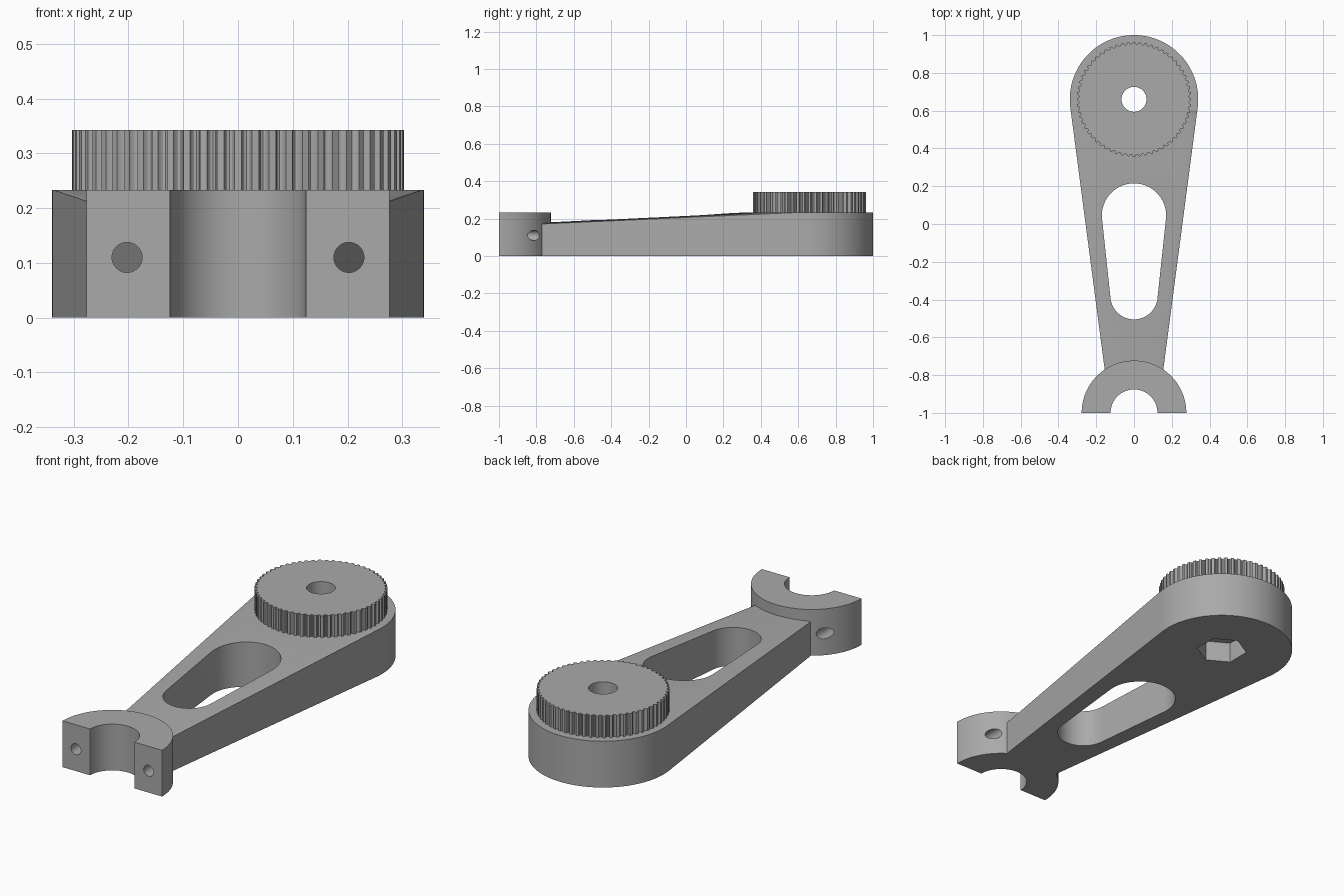
import bpy, bmesh, math

if "Cube" in bpy.data.objects:
    bpy.data.objects.remove(bpy.data.objects["Cube"])

HEAD_Y, CLAMP_Y = 0.66, -1.0
TOP = 0.233
R_HEAD, R_CLAMP, R_BORE = 0.34, 0.277, 0.124

grey = bpy.data.materials.new("plain grey")
grey.diffuse_color = (0.40, 0.40, 0.40, 1)
grey.use_nodes = True
grey.node_tree.nodes["Principled BSDF"].inputs["Base Color"].default_value = grey.diffuse_color


def ring(r, y, n=128, start=0.0):
    return [(r * math.cos(start + math.tau * i / n), y + r * math.sin(start + math.tau * i / n))
            for i in range(n)]


def finish(name, bm):
    bmesh.ops.recalc_face_normals(bm, faces=bm.faces)
    mesh = bpy.data.meshes.new(name)
    bm.to_mesh(mesh)
    bm.free()
    mesh.materials.append(grey)
    obj = bpy.data.objects.new(name, mesh)
    bpy.context.collection.objects.link(obj)
    return obj


def prism(name, outline, z0, z1):
    bm = bmesh.new()
    low = [bm.verts.new((x, y, z0)) for x, y in outline]
    high = [bm.verts.new((x, y, z1)) for x, y in outline]
    bm.faces.new(low[::-1])
    bm.faces.new(high)
    n = len(outline)
    for i in range(n):
        j = (i + 1) % n
        bm.faces.new((low[i], low[j], high[j], high[i]))
    return finish(name, bm)


def hull(name, layers):
    """Convex hull around a list of (outline, height) rings."""
    bm = bmesh.new()
    for outline, z in layers:
        for x, y in outline:
            bm.verts.new((x, y, z))
    res = bmesh.ops.convex_hull(bm, input=bm.verts)
    spare = {v for v in res["geom_interior"] + res["geom_unused"]
             if isinstance(v, bmesh.types.BMVert)}
    bmesh.ops.delete(bm, geom=list(spare), context='VERTS')
    bmesh.ops.dissolve_limit(bm, angle_limit=1e-4, verts=bm.verts, edges=bm.edges)
    return finish(name, bm)


def cut(obj, cutters):
    for c in cutters:
        mod = obj.modifiers.new("cut", 'BOOLEAN')
        mod.operation, mod.solver, mod.object = 'DIFFERENCE', 'EXACT', c
        bpy.context.view_layer.objects.active = obj
        bpy.ops.object.modifier_apply(modifier=mod.name)


# Cutters
shaft = prism("shaft_cutter", ring(0.066, HEAD_Y, 64), -0.1, 0.5)
nut = prism("nut_cutter", ring(0.12, HEAD_Y, 6, math.pi / 2), -0.1, 0.105)
slot_ends = ring(0.17, 0.045) + ring(0.125, -0.38)
slot = hull("slot_cutter", [(slot_ends, -0.1), (slot_ends, 0.5)])
collar = prism("collar_cutter", ring(R_CLAMP, CLAMP_Y), -0.1, 0.5)
bolts = []
for side in (-1, 1):
    bolt = prism("bolt_cutter", ring(0.0275, 0, 40), 0, 0.4)
    bolt.rotation_euler.x = -math.pi / 2
    bolt.location = (side * 0.2025, -1.1, 0.11)
    bolts.append(bolt)
bpy.context.view_layer.update()

# Tapered arm with round head, sloping down to the clamp
head, tip = ring(R_HEAD, HEAD_Y), ring(R_BORE, CLAMP_Y)
arm = hull("arm", [(head, 0), (head, TOP), (tip, 0), (tip, 0.16)])
cut(arm, [collar, slot, shaft, nut])

# Half-ring clamp with two bolt holes
half = [(math.cos(math.pi * i / 64), math.sin(math.pi * i / 64)) for i in range(65)]
outline = [(R_CLAMP * c, CLAMP_Y + R_CLAMP * s) for c, s in half]
outline += [(R_BORE * c, CLAMP_Y + R_BORE * s) for c, s in reversed(half)]
clamp = prism("clamp", outline, 0, TOP)
cut(clamp, bolts)

# Toothed pulley: flat lands with rounded grooves
TEETH, R_OUT, DEPTH = 60, 0.303, 0.012
teeth = []
for t in range(TEETH):
    for k in range(7):
        u = k / 6
        a = math.tau * (t + 0.2 + 0.6 * (0.5 - 0.5 * math.cos(math.pi * u))) / TEETH
        r = R_OUT - DEPTH * math.sin(math.pi * u)
        teeth.append((r * math.cos(a), HEAD_Y + r * math.sin(a)))
pulley = prism("pulley", teeth, TOP, 0.343)
cut(pulley, [shaft])

for c in [shaft, nut, slot, collar] + bolts:
    bpy.data.objects.remove(c)

for obj in (arm, clamp, pulley):
    bpy.ops.object.select_all(action='DESELECT')
    obj.select_set(True)
    bpy.context.view_layer.objects.active = obj
    bpy.ops.object.shade_smooth_by_angle(angle=math.radians(30))
